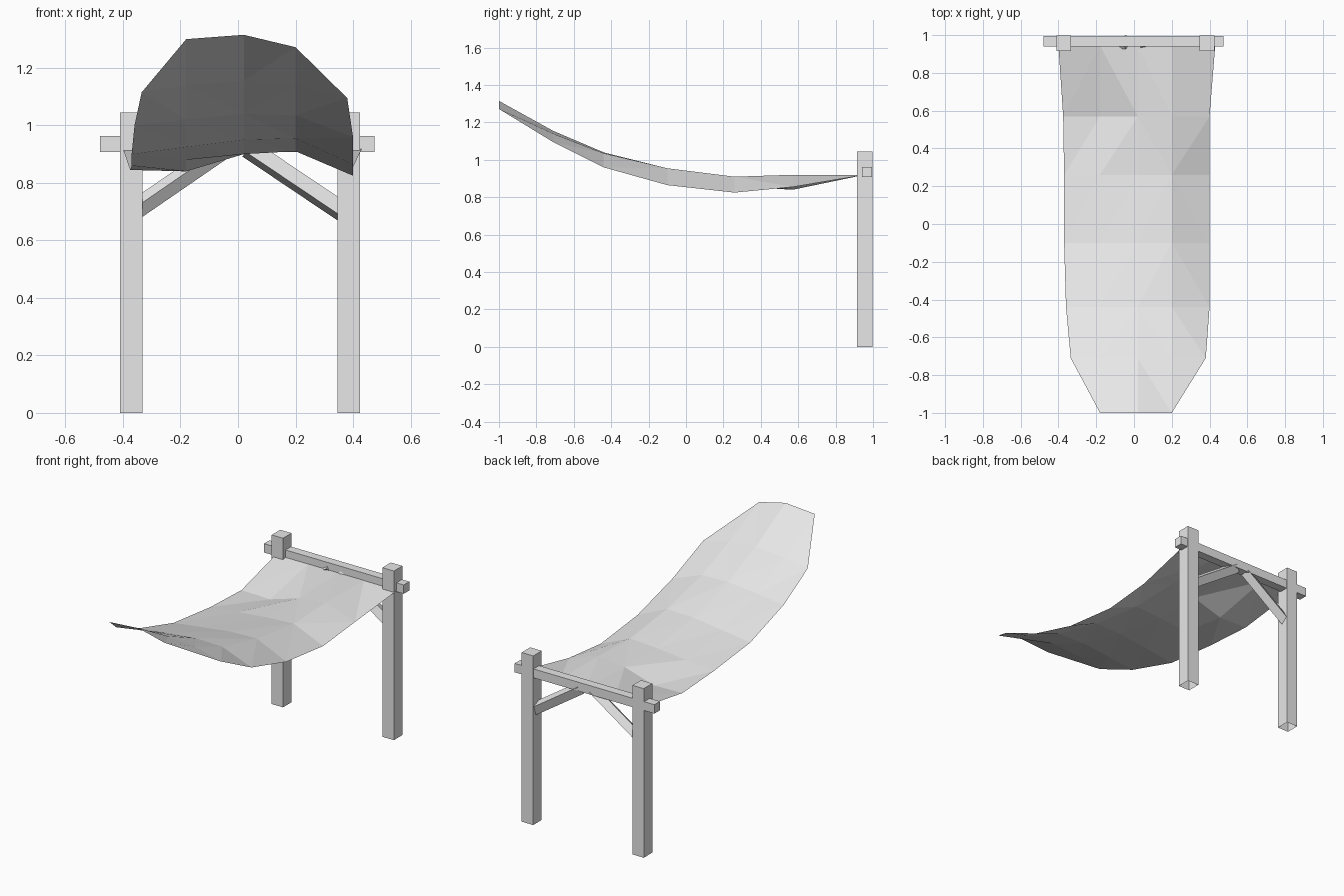
import bpy, bmesh, math
from mathutils import Vector, Matrix

if "Cube" in bpy.data.objects:
    bpy.data.objects.remove(bpy.data.objects["Cube"])

grey = bpy.data.materials.new("plain grey")
grey.diffuse_color = (0.8, 0.8, 0.8, 1)
grey.use_nodes = True
grey.node_tree.nodes["Principled BSDF"].inputs["Base Color"].default_value = grey.diffuse_color


def finish(name, bm):
    mesh = bpy.data.meshes.new(name)
    bm.to_mesh(mesh)
    bm.free()
    mesh.materials.append(grey)
    obj = bpy.data.objects.new(name, mesh)
    bpy.context.collection.objects.link(obj)
    return obj


def box(name, lo, hi, open_bottom=False):
    lo, hi = Vector(lo), Vector(hi)
    bm = bmesh.new()
    bmesh.ops.create_cube(bm, size=1)
    for v in bm.verts:
        v.co = Vector(((lo + hi)[i] / 2 + v.co[i] * (hi - lo)[i] for i in range(3)))
    if open_bottom:
        bm.normal_update()
        down = [f for f in bm.faces if f.normal.z < -0.9]
        bmesh.ops.delete(bm, geom=down, context='FACES_ONLY')
    return finish(name, bm)


def brace(name, start, end, size, roll):
    # square bar along start-end, rolled about its own length
    a, b = Vector(start), Vector(end)
    axis = (b - a).normalized()
    depth = Vector((0, 1, 0))
    rise = axis.cross(depth)
    frame = Matrix((axis, depth, rise)).transposed().to_4x4()
    bm = bmesh.new()
    bmesh.ops.create_cube(bm, size=1)
    bm.transform(Matrix.Translation((a + b) / 2) @ Matrix.Rotation(math.radians(roll), 4, axis)
                 @ frame @ Matrix.Diagonal(((b - a).length, size, size, 1)))
    return finish(name, bm)


# Posts, open underneath
box("left_post", (-0.41, 0.915, 0), (-0.333, 0.998, 1.045), True)
box("right_post", (0.346, 0.915, 0), (0.425, 0.998, 1.045), True)

# Cross beam through both posts
box("cross_beam", (-0.48, 0.94, 0.908), (0.475, 0.994, 0.963))

# Diagonal braces from the posts up into the beam
brace("left_brace", (-0.36, 0.957, 0.705), (-0.04, 0.962, 0.925), 0.05, 35)
brace("right_brace", (0.37, 0.957, 0.695), (0.035, 0.962, 0.92), 0.053, 22)

# Sagging cloth: rows running from the beam to the raised free end
# each row: y, left x, right x, heights across
rows = [
    (0.945, -0.40, 0.43, (0.918, 0.918, 0.918, 0.918, 0.918)),
    (0.57, -0.375, 0.40, (0.845, 0.84, 0.90, 0.92, 0.855)),
    (0.26, -0.37, 0.40, (0.86, 0.88, 0.90, 0.91, 0.825)),
    (-0.10, -0.37, 0.40, (0.90, 0.925, 0.95, 0.955, 0.865)),
    (-0.44, -0.36, 0.40, (1.00, 1.02, 1.04, 1.035, 0.96)),
    (-0.71, -0.335, 0.38, (1.115, 1.14, 1.155, 1.14, 1.095)),
]
bm = bmesh.new()
grid = [[bm.verts.new((x, y, z)) for x, z in zip((xl, -0.18, 0.02, 0.20, xr), heights)]
        for y, xl, xr, heights in rows]
for r0, r1 in zip(grid, grid[1:]):
    for i in range(4):
        bm.faces.new((r0[i], r1[i], r1[i + 1], r0[i + 1]))

# Narrower free end with clipped corners
tip = [bm.verts.new((x, -1, z)) for x, z in ((-0.18, 1.30), (0.02, 1.315), (0.20, 1.272))]
last = grid[-1]
bm.faces.new((last[0], tip[0], last[1]))
bm.faces.new((last[3], tip[2], last[4]))
for i in range(2):
    bm.faces.new((last[i + 1], tip[i], tip[i + 1], last[i + 2]))
bmesh.ops.triangulate(bm, faces=bm.faces[:])
finish("cloth", bm)
